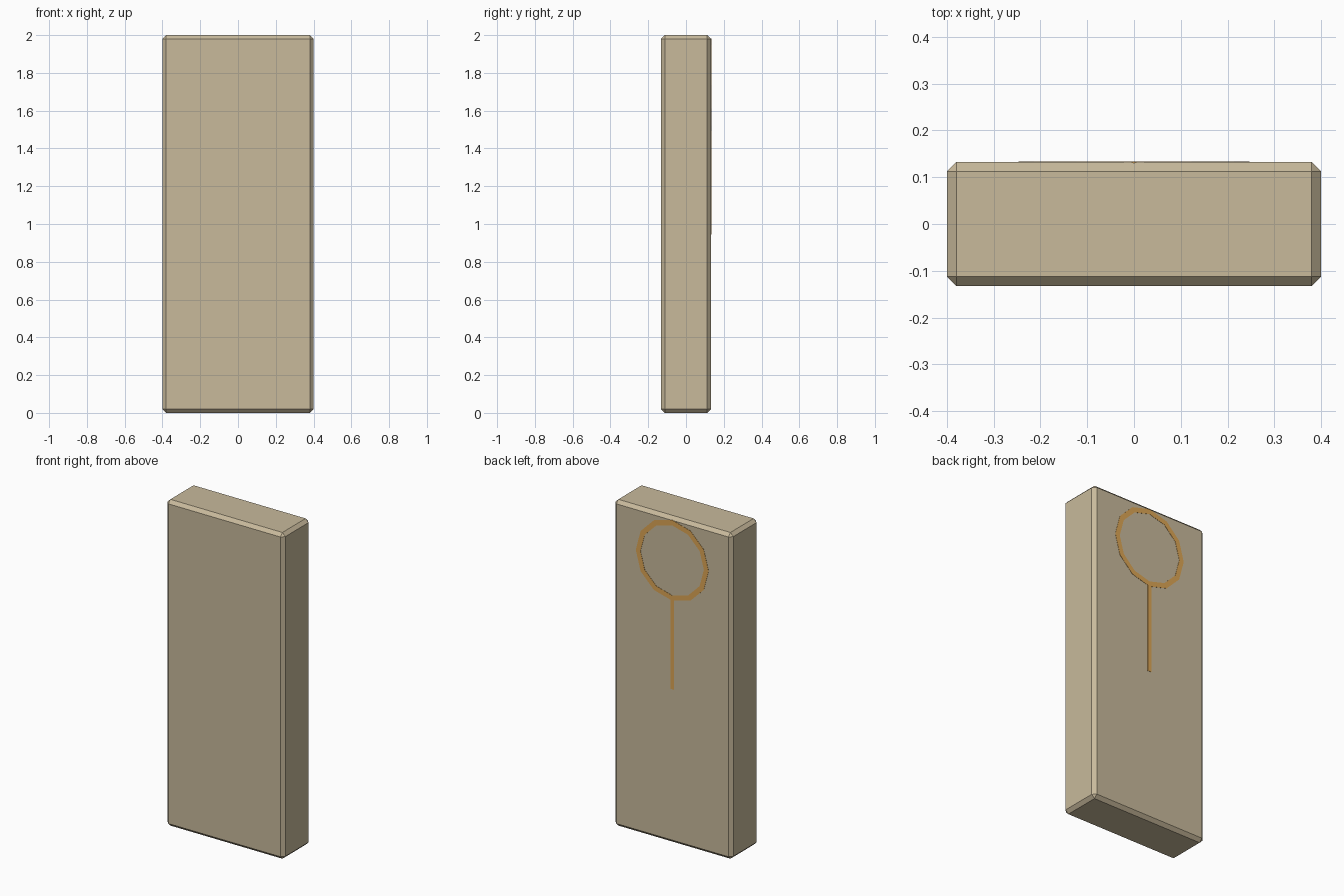
import bpy, bmesh, math

if "Cube" in bpy.data.objects:
    bpy.data.objects.remove(bpy.data.objects["Cube"])

HALF_DEPTH = 0.1325
RING_Z, R_OUT, R_IN = 1.735, 0.247, 0.215
BACK_Y = HALF_DEPTH + 0.0015   # inlay sits almost flush with the back face
SINK_Y = HALF_DEPTH - 0.02


def material(name, rgb):
    m = bpy.data.materials.new(name)
    m.diffuse_color = (*rgb, 1)
    m.use_nodes = True
    m.node_tree.nodes["Principled BSDF"].inputs["Base Color"].default_value = m.diffuse_color
    return m


def finish(name, bm, mat):
    bmesh.ops.recalc_face_normals(bm, faces=bm.faces)
    me = bpy.data.meshes.new(name)
    bm.to_mesh(me)
    bm.free()
    ob = bpy.data.objects.new(name, me)
    bpy.context.collection.objects.link(ob)
    me.materials.append(mat)
    return ob


def box(name, lo, hi, mat):
    bm = bmesh.new()
    bmesh.ops.create_cube(bm, size=1)
    for v in bm.verts:
        v.co = [(a + b) / 2 + c * (b - a) for a, b, c in zip(lo, hi, v.co)]
    return finish(name, bm, mat)


stone = material("tan_stone", (0.58, 0.49, 0.33))
bronze = material("orange_inlay", (0.72, 0.38, 0.09))

# Slab with a flat chamfer on every edge
slab = box("slab", (-0.4, -HALF_DEPTH, 0), (0.4, HALF_DEPTH, 2), stone)
bev = slab.modifiers.new("chamfer", 'BEVEL')
bev.width = 0.02
bev.segments = 1

# Twelve-sided ring inlaid in the back
bm = bmesh.new()
loops = []
for i in range(12):
    a = math.tau * i / 12
    loops.append([bm.verts.new((r * math.sin(a), y, RING_Z + r * math.cos(a)))
                  for r, y in ((R_OUT, SINK_Y), (R_OUT, BACK_Y),
                               (R_IN, BACK_Y), (R_IN, SINK_Y))])
for i in range(12):
    p, q = loops[i], loops[(i + 1) % 12]
    for j in range(4):
        k = (j + 1) % 4
        bm.faces.new((p[j], p[k], q[k], q[j]))
finish("ring_inlay", bm, bronze)

# Straight stem hanging below the ring
box("stem_inlay", (-0.0125, SINK_Y, 0.945),
    (0.0125, BACK_Y, RING_Z - R_OUT + 0.005), bronze)
